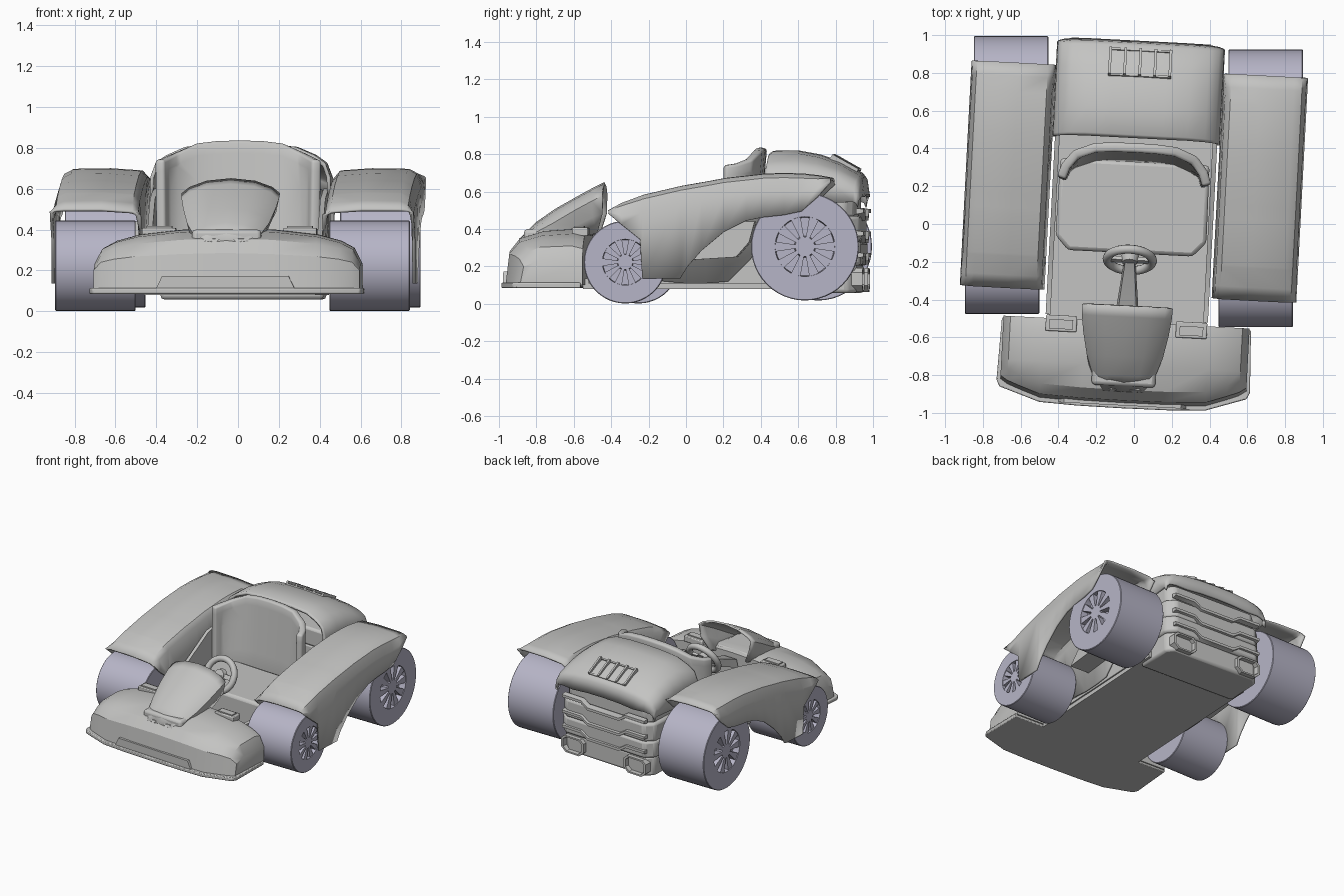
import bpy, bmesh, math
from mathutils import Matrix, Vector

if "Cube" in bpy.data.objects:
    bpy.data.objects.remove(bpy.data.objects["Cube"])

# the bodywork sits turned by three degrees, the wheels stay straight
TURN = Matrix.Translation((-0.012, 0, 0)) @ Matrix.Rotation(math.radians(-3), 4, 'Z')


def material(name, rgb):
    m = bpy.data.materials.new(name)
    m.diffuse_color = (*rgb, 1)
    m.use_nodes = True
    m.node_tree.nodes["Principled BSDF"].inputs["Base Color"].default_value = m.diffuse_color
    return m


GREY = material("body grey", (0.55, 0.55, 0.54))
VIOLET = material("wheel violet grey", (0.47, 0.46, 0.57))


def finish(name, bm, mat=GREY, place=TURN, thick=0, bevel=0, angle=35):
    bmesh.ops.remove_doubles(bm, verts=bm.verts, dist=0.0004)
    bmesh.ops.recalc_face_normals(bm, faces=bm.faces)
    me = bpy.data.meshes.new(name)
    bm.to_mesh(me)
    bm.free()
    for p in me.polygons:
        p.use_smooth = True
    me.set_sharp_from_angle(angle=math.radians(angle))
    ob = bpy.data.objects.new(name, me)
    bpy.context.collection.objects.link(ob)
    me.materials.append(mat)
    ob.matrix_world = place
    if thick:
        s = ob.modifiers.new("thickness", 'SOLIDIFY')
        s.thickness, s.offset = thick, 0
    if bevel:
        b = ob.modifiers.new("rounding", 'BEVEL')
        b.width, b.segments, b.limit_method = bevel, 2, 'ANGLE'
    return ob


def loft(name, sections, loop=False, caps=False, **kw):
    bm = bmesh.new()
    rows = [[bm.verts.new(p) for p in s] for s in sections]
    n = len(rows[0])
    for a, b in zip(rows, rows[1:]):
        for i in range(n if loop else n - 1):
            j = (i + 1) % n
            bm.faces.new((a[i], a[j], b[j], b[i]))
    if caps:
        bm.faces.new(rows[0])
        bm.faces.new(rows[-1])
    return finish(name, bm, **kw)


def prism(name, pts, axis, lo, hi, **kw):
    def at(p, d):
        v = list(p)
        v.insert(axis, d)
        return v
    return loft(name, [[at(p, d) for p in pts] for d in (lo, hi)], True, True, **kw)


def box(name, c, size, tilt=0, **kw):
    bm = bmesh.new()
    m = Matrix.Translation(c) @ Matrix.Rotation(tilt, 4, 'X') @ Matrix.Diagonal((*size, 1))
    bmesh.ops.create_cube(bm, size=1, matrix=m)
    return finish(name, bm, **kw)


def both(half):
    """Mirror a half outline, running from the centre outwards, across x = 0."""
    return [(-p[0], *p[1:]) for p in half[:0:-1]] + half


# wheels: lathed tyre with a recessed rim and ten broad spokes
def wheel(name, x, y, r):
    side = 1 if x > 0 else -1
    h, n = 0.197, 48
    c = TURN @ Vector((x, y, 0))
    place = Matrix.Translation((c.x, c.y, r + (0.018 if r > 0.25 else 0.002)))
    prof = [(-h, 0), (-h, r - .004), (-h + .004, r), (h - .004, r), (h, r - .004), (h, .555 * r),
            (h - .05, .54 * r), (h - .05, .2 * r), (h - .005, .18 * r), (h - .005, 0)]
    ring = [[(side * a, q * math.cos(2 * math.pi * k / n), q * math.sin(2 * math.pi * k / n))
             for a, q in prof] for k in range(n + 1)]
    loft(name, ring, mat=VIOLET, place=place)
    for k in range(10):
        t = math.radians(36 * k)
        pts = []
        for q, w in ((.17, -12), (.56, -9.5), (.56, 9.5), (.17, 12)):
            u = t + math.radians(w)
            pts.append((q * r * math.cos(u), q * r * math.sin(u)))
        prism(name + "_spoke", pts, 0, side * (h - .05), side * (h - .005), mat=VIOLET, place=place)


for s, label in ((-1, "left"), (1, "right")):
    wheel(f"rear_{label}_wheel", s * .675, .672, .288)
    wheel(f"front_{label}_wheel", s * .672, -.29, .221)

    # fender shell: y, top, outer lower edge, inner lower edge
    rows = [(-.37, .495, .485, .47), (-.30, .535, .425, .40), (-.2, .573, .345, .32),
            (-.187, .578, .135, .13), (.015, .625, .135, .11), (.055, .632, .2, .11),
            (.13, .645, .285, .11), (.25, .667, .385, .12), (.37, .68, .445, .24),
            (.46, .69, .463, .42), (.57, .693, .475, .48), (.665, .69, .495, .5),
            (.75, .68, .57, .57), (.82, .667, .65, .64)]
    sec = []
    for y, t, ob_, ib in rows:
        k = min(.09, (t - ob_) * .6)
        sec.append([(s * .885, y, ob_), (s * .878, y, t - k), (s * .858, y, t - k * .25),
                    (s * .82, y, t - k * .03), (s * .64, y, t), (s * .49, y, t - .01),
                    (s * .465, y, max(t - .04, ib + .005)), (s * .45, y, ib)])
    loft(f"{label}_fender", sec, thick=.014, angle=40)
    # curved blade behind the outer panel, and the cockpit side wall
    prism(f"{label}_side_blade", [(.06, .235), (.3, .25), (.37, .33), (.4, .44), (.3, .44), (.15, .33)],
          0, s * .46, s * .62)
    prism(f"{label}_cockpit_wall", [(-.5, .11), (.5, .11), (.5, .6), (.2, .55), (-.2, .3), (-.5, .3)],
          0, s * .405, s * .43)
    # nose vents
    box(f"{label}_nose_vent", (s * .345, -.545, .385), (.165, .085, .045), bevel=.006)
    box(f"{label}_nose_vent_lid", (s * .345, -.55, .41), (.125, .05, .012))
    # hollow exhaust with clipped corners
    ex = [(-.1, -.03), (-.06, -.065), (.06, -.065), (.1, -.03), (.1, .04), (.07, .065), (-.07, .065), (-.1, .04)]
    loft(f"{label}_exhaust", [[(s * .28 + a * f, y, .128 + b * f) for a, b in ex]
                              for y, f in ((.8, .9), (.93, 1), (.965, 1), (.965, .82), (.87, .7))],
         True, True, angle=25)

# floor pan and front splitter
prism("floor_pan", [(-.42, -.53), (.42, -.53), (.42, .72), (-.42, .72)], 2, .08, .135)
front = both([(0, -.977), (.24, -.975), (.44, -.966), (.655, -.895), (.672, -.86), (.66, -.53)])
prism("front_splitter", front, 2, .085, .113, bevel=.006)

# nose: side profile lofted across x (x, front y, crease z, rear top z)
nose = [(0, -.97, .285, .405), (.22, -.968, .28, .40), (.44, -.958, .268, .375),
        (.55, -.92, .255, .345), (.615, -.895, .24, .31), (.652, -.87, .2, .235)]
loft("nose", [[(x, -.52, .1), (x, f + .015, .1), (x, f + .035, c), (x, f + .09, c + .58 * (t - c)),
               (x, -.75, c + .9 * (t - c)), (x, -.58, t), (x, -.52, t - .015)]
              for x, f, c, t in both(nose)], True, True, angle=32)
prism("nose_intake_panel", [(-.34, .11), (.34, .11), (.31, .172), (-.31, .172)], 1, -.962, -.93)

# cowl: hood sweeping up and back from the nose
cowl = [(-.885, .345, .12, .325, .165, .31, .18), (-.80, .43, .16, .385, .17, .35, .165),
        (-.70, .50, .195, .44, .175, .385, .155), (-.58, .568, .22, .51, .19, .42, .15),
        (-.49, .617, .232, .558, .205, .465, .15), (-.435, .645, .235, .585, .215, .485, .16)]
loft("cowl", [both([(0, y, t), (w * .5, y, t - .012), (w * .85, y, zw + .018), (w, y, zw - .01),
                    (w2, y, z2), (w3, y + (.0 if y < -.8 else -.03), max(.3, z2 - .1))])
              for y, t, w, zw, w2, z2, w3 in cowl], thick=.014, angle=40)
prism("cowl_base", [(-.17, -.86), (.17, -.86), (.165, -.54), (-.165, -.54)], 2, .28, .40, bevel=.02)

# steering wheel, hub, spokes and column
AXIS = Matrix.Translation((0, -.19, .47)) @ Matrix.Rotation(math.radians(-62), 4, 'X')


def ring_points(k):
    a = 2 * math.pi * k / 32
    return [AXIS @ Vector(((.12 + .024 * math.cos(b)) * math.cos(a), (.12 + .024 * math.cos(b)) * math.sin(a),
                           .024 * math.sin(b))) for b in [2 * math.pi * j / 10 for j in range(10)]]


AXIS = Matrix.Translation((0, -.19, .47)) @ Matrix.Rotation(math.radians(62), 4, 'X')
loft("steering_wheel", [ring_points(k) for k in range(33)], True, angle=60)
bm = bmesh.new()
bmesh.ops.create_cone(bm, cap_ends=True, segments=16, radius1=.05, radius2=.04, depth=.035, matrix=AXIS)
for a in (0, 180, 270):
    m = AXIS @ Matrix.Rotation(math.radians(a), 4, 'Z') @ Matrix.Translation((.075, 0, 0)) @ Matrix.Diagonal((.09, .035, .02, 1))
    bmesh.ops.create_cube(bm, size=1, matrix=m)
finish("steering_hub", bm)
loft("steering_column", [[(-w, y, z - .03), (w, y, z - .03), (w * .8, y, z + .03), (-w * .8, y, z + .03)]
                         for w, y, z in ((.03, -.2, .45), (.04, -.28, .41), (.065, -.5, .33))], True, True)

# seat: flat cushion and a wrap-around back (x, y, top z)
prism("seat_cushion", [(-.395, .33), (-.4, -.08), (-.33, -.155), (.33, -.155), (.4, -.08), (.395, .33)],
      2, .12, .32, bevel=.02)
wrap = both([(0, .405, .835), (.11, .403, .832), (.21, .395, .82), (.31, .355, .775), (.36, .29, .75), (.382, .225, .74)])
loft("seat_back", [[(x * (.99 + .02 * f), y - .055 * (1 - f) * (1 if abs(x) < .33 else .2), .2 + f * (t - .2))
                    for x, y, t in wrap] for f in (0, .35, .7, .9, 1)],
     thick=.05, bevel=.014, angle=40)

# rear engine cover shell (y, top z, shoulder z, lower z)
cover = [(.46, .80, .715, .52), (.475, .81, .72, .52), (.61, .81, .722, .52), (.72, .79, .71, .53),
         (.83, .752, .685, .54), (.935, .695, .645, .545), (.95, .675, .625, .54), (.962, .585, .57, .515)]
loft("engine_cover", [both([(0, y, t), (.14, y, t - .003), (.27, y, t - .014), (.36, y - .004, sh + .4 * (t - sh)),
                            (.41, y - .01, sh), (.432, y - .015, sh - .06 * (t - .5) / .3), (.436, y - .02, lo)])
                      for y, t, sh, lo in cover], thick=.018, angle=40)
# vent frame and fins on the cover
slope = math.atan2(-.062, .11)
for i in range(5):
    box("cover_vent_fin", (-.16 + i * .08, .855, .748), (.014, .16, .03), slope)
for y, z in ((.785, .777), (.92, .711)):
    box("cover_vent_bar", (0, y, z), (.33, .012, .014), slope)

# engine block in stacked, chamfered tiers with zigzag ribs
def tier(name, w, lo, hi, back, ch):
    pts = [(-w, .6), (w, .6), (w, back - ch), (w - ch, back), (ch - w, back), (-w, back - ch)]
    prism(name, pts, 2, lo, hi, bevel=.018, angle=25)


tier("engine_lower_tier", .40, .058, .21, .935, .05)
tier("engine_middle_tier", .415, .205, .335, .955, .06)
tier("engine_upper_tier", .41, .33, .47, .95, .06)
tier("engine_top_tier", .385, .46, .60, .92, .05)
zig = [(-.37, .04), (-.2, .04), (-.14, 0), (.14, 0), (.2, .04), (.37, .04)]
for z in (.205, .32, .44):
    loft("engine_zigzag_rib", [[(x, .93, z + d), (x, .97, z + d + .006), (x, .97, z + d + .026), (x, .93, z + d + .032)]
                               for x, d in zig], True, True)
